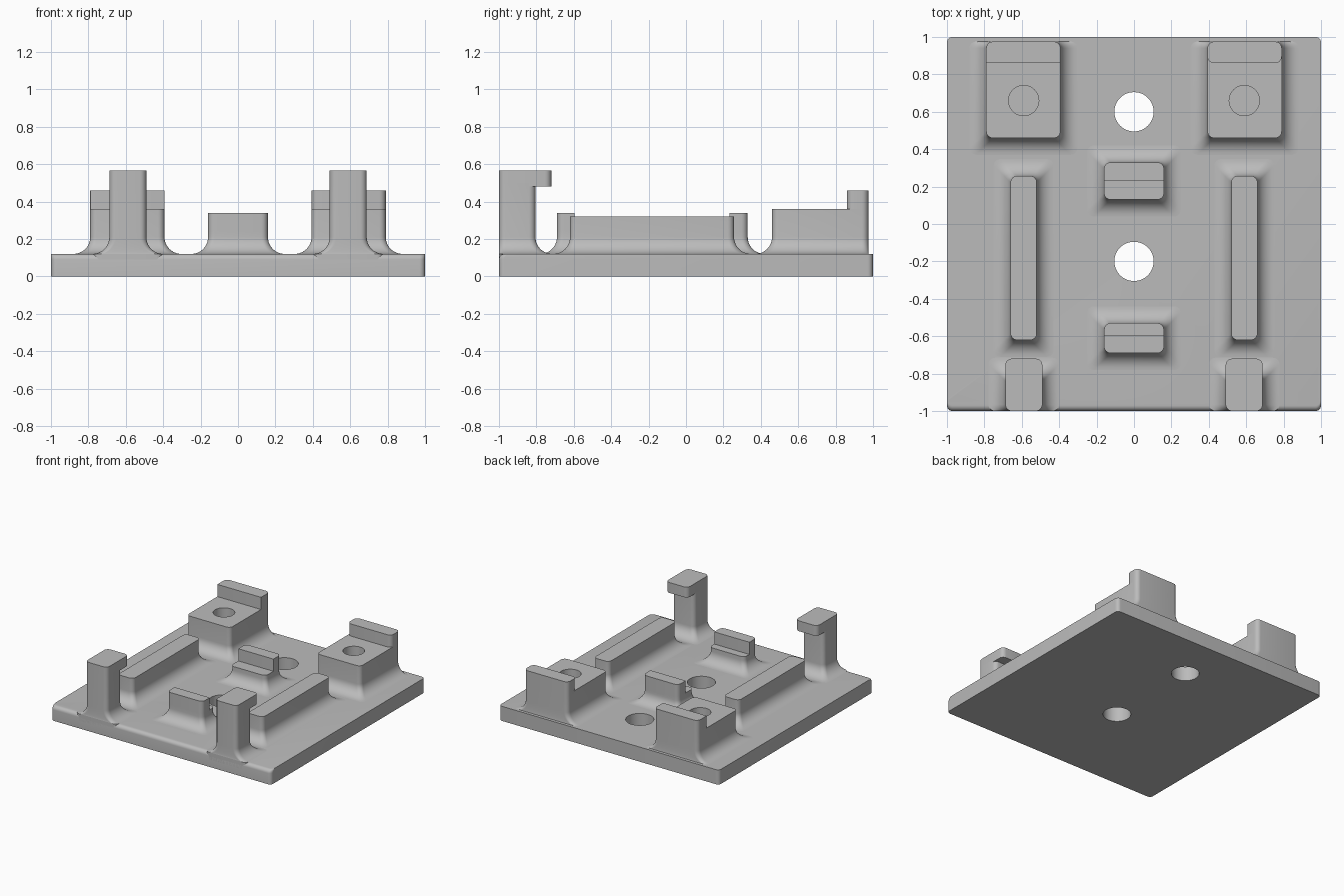
import bpy, bmesh, math

if "Cube" in bpy.data.objects:
    bpy.data.objects.remove(bpy.data.objects["Cube"])

PLATE = 0.12   # plate thickness
R = 0.09       # radius of the flare where parts meet the plate
CORNER = 0.035

grey = bpy.data.materials.new("light_grey")
grey.diffuse_color = (0.5, 0.5, 0.5, 1)
grey.use_nodes = True
grey.node_tree.nodes["Principled BSDF"].inputs["Base Color"].default_value = grey.diffuse_color


def outline(x0, x1, y0, y1, rf, rb):
    """Rounded rectangle with separate front and back corner radii."""
    pts = []
    for cx, cy, r, start in ((x1 - rb, y1 - rb, rb, 0), (x0 + rb, y1 - rb, rb, 90),
                             (x0 + rf, y0 + rf, rf, 180), (x1 - rf, y0 + rf, rf, 270)):
        for i in range(7):
            a = math.radians(start + 15 * i)
            pts.append((cx + r * math.cos(a), cy + r * math.sin(a)))
    return pts


def loft(name, rings):
    """Solid through stacked rings of (x0, x1, y0, y1, z, front_r, back_r)."""
    bm = bmesh.new()
    loops = []
    for x0, x1, y0, y1, z, rf, rb in rings:
        loops.append([bm.verts.new((x, y, z)) for x, y in outline(x0, x1, y0, y1, rf, rb)])
    n = len(loops[0])
    for a, b in zip(loops, loops[1:]):
        for i in range(n):
            j = (i + 1) % n
            bm.faces.new((a[i], a[j], b[j], b[i]))
    bm.faces.new(loops[0][::-1])
    bm.faces.new(loops[-1])
    me = bpy.data.meshes.new(name)
    bm.to_mesh(me)
    bm.free()
    ob = bpy.data.objects.new(name, me)
    bpy.context.collection.objects.link(ob)
    me.materials.append(grey)
    return ob


def block(name, x0, x1, y0, y1, z0, z1, rf=CORNER, rb=CORNER):
    return loft(name, [(x0, x1, y0, y1, z, rf, rb) for z in (z0, z1)])


def flared(name, x0, x1, y0, y1, top, sink=0.02, ymin=-2, ymax=2):
    """Upright block whose base flares out into the plate."""
    rings = [(0, top)]
    for i in range(11):
        a = math.radians(9 * i)
        rings.append((R * (1 - math.cos(a)), PLATE + R * (1 - math.sin(a))))
    rings.append((R, PLATE - sink))
    return loft(name, [(x0 - d, x1 + d, max(y0 - d, ymin), min(y1 + d, ymax), z, CORNER, CORNER)
                       for d, z in reversed(rings)])


def drill(ob, x, y, r, z0, z1):
    bpy.ops.mesh.primitive_cylinder_add(vertices=48, radius=r, depth=z1 - z0,
                                        location=(x, y, (z0 + z1) / 2))
    cutter = bpy.context.object
    mod = ob.modifiers.new("hole", 'BOOLEAN')
    mod.operation, mod.solver, mod.object = 'DIFFERENCE', 'EXACT', cutter
    bpy.context.view_layer.objects.active = ob
    bpy.ops.object.modifier_apply(modifier=mod.name)
    bpy.data.objects.remove(cutter)


# Base plate with a rounded front top edge and two through holes
E = 0.03
rings = [(-1, 1, -1, 1, 0, E, E)]
for i in range(7):
    a = math.radians(15 * i)
    rings.append((-1, 1, -1 + E * (1 - math.cos(a)), 1, PLATE - E + E * math.sin(a), E, E))
plate = loft("base_plate", rings)
for y in (-0.2, 0.6):
    drill(plate, 0, y, 0.105, -0.1, 0.3)

for side, s in (("left", -1), ("right", 1)):
    def span(a, b):
        return (a, b) if s > 0 else (-b, -a)

    # Rear screw block with raised back lip and a blind hole
    x0, x1 = span(0.393, 0.79)
    rear = flared("rear_block_" + side, x0, x1, 0.46, 0.975, 0.36, ymax=0.975)
    drill(rear, s * 0.59, 0.66, 0.081, PLATE, 0.5)
    block("rear_lip_" + side, x0, x1, 0.86, 0.975, 0.34, 0.46,
          rf=CORNER if s > 0 else 0.001)

    # Long support rail
    x0, x1 = span(0.52, 0.66)
    flared("rail_" + side, x0, x1, -0.62, 0.257, 0.32)

    # Front post with a hook pointing backwards
    x0, x1 = span(0.49, 0.688)
    flared("front_post_" + side, x0, x1, -1, -0.805, 0.5, sink=0.06, ymin=-1)
    block("post_hook_" + side, x0, x1, -1, -0.72, 0.48, 0.565)

# Centre clips, each a ledge with a taller lip on its outer side
flared("front_clip", -0.16, 0.16, -0.69, -0.53, 0.24)
block("front_clip_lip", -0.16, 0.16, -0.69, -0.595, 0.22, 0.34, rb=0.001)
flared("rear_clip", -0.16, 0.16, 0.13, 0.33, 0.24)
block("rear_clip_lip", -0.16, 0.16, 0.232, 0.33, 0.22, 0.34, rf=0.001)

# Smooth the rounded areas, keep hard edges
bpy.ops.object.select_all(action='DESELECT')
for ob in bpy.context.scene.objects:
    ob.select_set(True)
    bpy.context.view_layer.objects.active = ob
bpy.ops.object.shade_smooth_by_angle(angle=math.radians(30))
